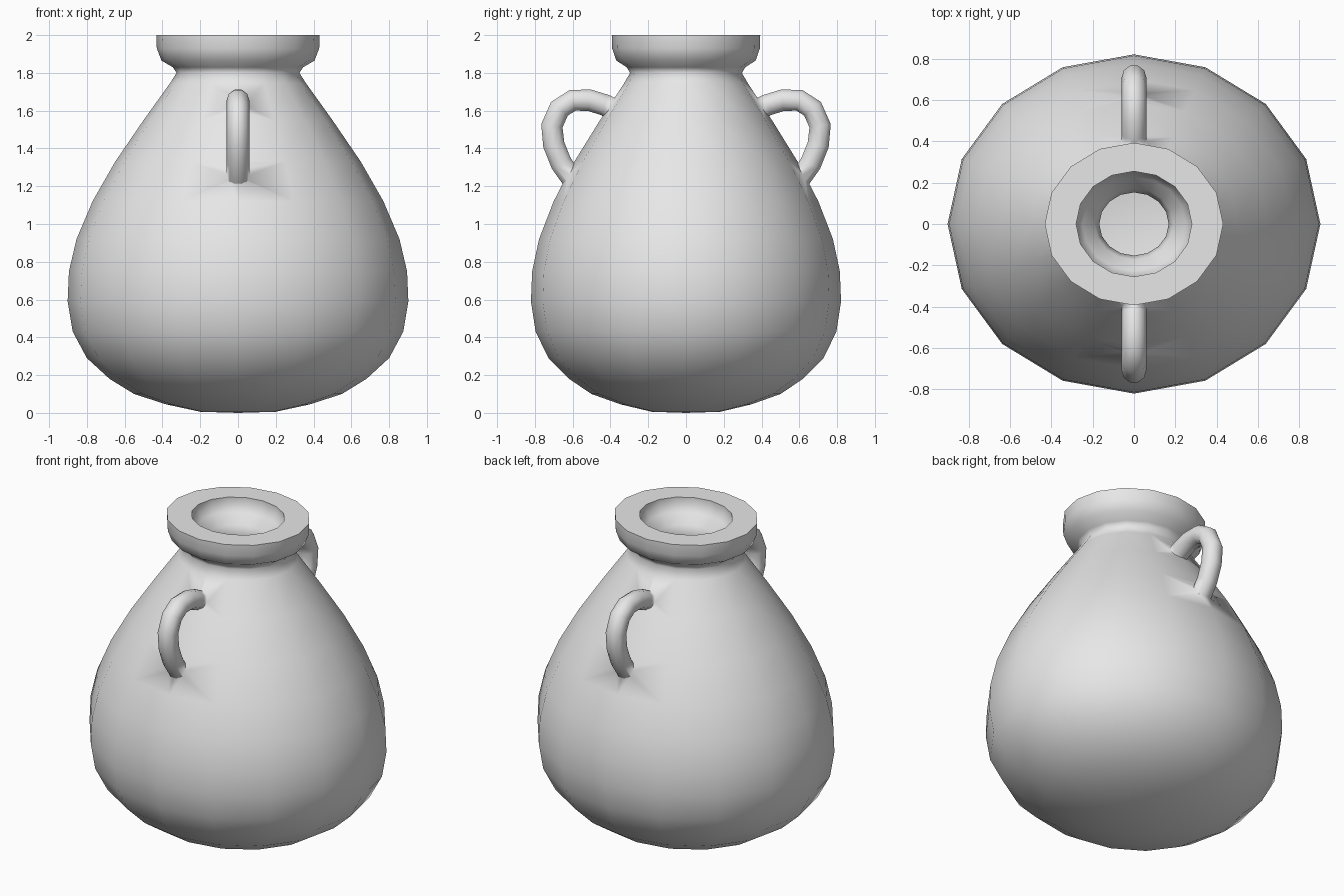
import bpy, bmesh
from math import pi, cos, sin, radians
from mathutils import Vector
from mathutils.interpolate import poly_3d_calc

if "Cube" in bpy.data.objects:
    bpy.data.objects.remove(bpy.data.objects["Cube"], do_unlink=True)

clay = bpy.data.materials.new("grey_clay")
clay.use_nodes = True
clay.diffuse_color = (0.8, 0.8, 0.8, 1)
for node in clay.node_tree.nodes:
    if node.type == 'BSDF_PRINCIPLED':
        node.inputs["Base Color"].default_value = clay.diffuse_color

DEPTH = 0.91  # the pot is slightly flattened front to back
OUTER = [(0, 0), (0.2, 0.006), (0.38, 0.045), (0.55, 0.1), (0.68, 0.18),
         (0.8, 0.29), (0.875, 0.43), (0.902, 0.59), (0.895, 0.75),
         (0.855, 0.92), (0.77, 1.12), (0.65, 1.33), (0.5, 1.55),
         (0.36, 1.745), (0.325, 1.8), (0.345, 1.83), (0.405, 1.865),
         (0.43, 1.93), (0.432, 2)]
INNER = [(0.28, 2), (0.28, 1.955), (0.25, 1.915), (0.19, 1.86), (0.168, 1.8),
         (0.2, 1.72), (0.36, 1.48), (0.52, 1.25), (0.64, 1.05),
         (0.72, 0.87), (0.75, 0.7), (0.745, 0.57), (0.7, 0.43),
         (0.6, 0.31), (0.42, 0.21), (0.2, 0.16), (0, 0.155)]
HANDLE = [(0.36, 1.595), (0.43, 1.63), (0.51, 1.655), (0.6, 1.655),
          (0.67, 1.61), (0.71, 1.52), (0.7, 1.42), (0.66, 1.32),
          (0.61, 1.25), (0.55, 1.18)]


def make_object(name, bm):
    mesh = bpy.data.meshes.new(name)
    bm.to_mesh(mesh)
    bm.free()
    obj = bpy.data.objects.new(name, mesh)
    bpy.context.scene.collection.objects.link(obj)
    return obj


# Hollow pot body turned on the vertical axis
bm = bmesh.new()
verts = [bm.verts.new((r, 0, z)) for r, z in OUTER + INNER]
edges = [bm.edges.new(pair) for pair in zip(verts, verts[1:])]
bmesh.ops.spin(bm, geom=verts + edges, cent=(0, 0, 0), axis=(0, 0, 1),
               angle=2 * pi, steps=16)
bmesh.ops.remove_doubles(bm, verts=bm.verts[:], dist=0.0005)
bmesh.ops.scale(bm, vec=(1, DEPTH, 1), verts=bm.verts[:])
bmesh.ops.recalc_face_normals(bm, faces=bm.faces[:])
body = make_object("pot_body", bm)


# Round loop handles, front and back
def add_handle(bm, side, radius=0.06, sides=10):
    path = [Vector((0, side * y, z)) for y, z in HANDLE]
    rings = []
    for i, p in enumerate(path):
        along = path[min(i + 1, len(path) - 1)] - path[max(i - 1, 0)]
        across = along.cross(Vector((1, 0, 0))).normalized()
        rings.append([bm.verts.new(p + radius * (
            Vector((1, 0, 0)) * cos(2 * pi * k / sides)
            + across * sin(2 * pi * k / sides))) for k in range(sides)])
    for a, b in zip(rings, rings[1:]):
        for k in range(sides):
            n = (k + 1) % sides
            bm.faces.new((a[k], a[n], b[n], b[k]))
    bm.faces.new(rings[0])
    bm.faces.new(rings[-1])


bm = bmesh.new()
for side in (-1, 1):
    add_handle(bm, side)
bmesh.ops.recalc_face_normals(bm, faces=bm.faces[:])
handles = make_object("handles", bm)

# Fuse the handles with the body
union = body.modifiers.new("fuse", 'BOOLEAN')
union.operation = 'UNION'
union.solver = 'EXACT'
union.object = handles
graph = bpy.context.evaluated_depsgraph_get()
graph.update()
whole = bpy.data.meshes.new_from_object(body.evaluated_get(graph))
for helper in (body, handles):
    bpy.data.objects.remove(helper, do_unlink=True)

# Smooth whole pot; each face remembers its number for the shards
pot = bmesh.new()
pot.from_mesh(whole)
bmesh.ops.triangulate(pot, faces=pot.faces[:])
pot.to_mesh(whole)
whole.polygons.foreach_set("use_smooth", [True] * len(whole.polygons))
whole.set_sharp_from_angle(angle=radians(80))
corners = [[whole.vertices[v].co.copy() for v in p.vertices]
           for p in whole.polygons]
normals = [[Vector(whole.corner_normals[i].vector) for i in p.loop_indices]
           for p in whole.polygons]
layer = pot.faces.layers.int.new("source_face")
for i, face in enumerate(pot.faces):
    face[layer] = i + 1

# Points whose nearest regions become the mended shards
SEEDS = [Vector(s) for s in (
    (0.1, -0.75, 0.9), (-0.42, -0.6, 1.1), (-0.1, -0.55, 0.1),
    (0.65, -0.45, 0.85), (0.6, 0.48, 0.3), (0.4, 0.02, 1.95),
    (0.25, -0.35, 1.7), (0.3, 0.4, 1.75), (0, 0.75, 1.1),
    (-0.75, 0.15, 0.95), (-0.3, -0.05, 1.85), (-0.55, 0.3, 0.1),
    (0.45, -0.4, 0.05), (0.1, 0.5, 0))]


def make_shard(seed, name):
    bm = pot.copy()
    for other in SEEDS:
        if other == seed or not bm.faces:
            continue
        away = (other - seed).normalized()
        cut = bmesh.ops.bisect_plane(
            bm, geom=bm.verts[:] + bm.edges[:] + bm.faces[:], dist=0.00001,
            plane_co=(seed + other) / 2, plane_no=away, clear_outer=True)
        rim = [e for e in cut["geom_cut"]
               if isinstance(e, bmesh.types.BMEdge) and e.is_valid]
        if rim:
            bmesh.ops.triangle_fill(bm, use_beauty=True, use_dissolve=False,
                                    edges=rim, normal=away)
    if not bm.faces:
        bm.free()
        return
    tags = bm.faces.layers.int["source_face"]
    sources = [f[tags] for f in bm.faces]
    bm.faces.layers.int.remove(tags)
    obj = make_object(name, bm)
    mesh = obj.data
    mesh.materials.clear()
    mesh.materials.append(clay)
    mesh.polygons.foreach_set("material_index", [0] * len(mesh.polygons))
    mesh.polygons.foreach_set("use_smooth", [True] * len(mesh.polygons))
    mesh.set_sharp_from_angle(angle=radians(10))
    # Carry the smooth shading of the whole pot across the cracks
    shading = [Vector((0, 0, 0)) for _ in mesh.loops]
    for poly, src in zip(mesh.polygons, sources):
        if src == 0:
            continue
        for i in poly.loop_indices:
            point = mesh.vertices[mesh.loops[i].vertex_index].co
            weights = poly_3d_calc(corners[src - 1], point)
            blend = Vector((0, 0, 0))
            for w, n in zip(weights, normals[src - 1]):
                blend += n * w
            if blend.length > 0.01:
                shading[i] = blend.normalized()
    mesh.normals_split_custom_set(shading)


for number, seed in enumerate(SEEDS, 1):
    make_shard(seed, f"pot_shard_{number}")
pot.free()
bpy.data.meshes.remove(whole)
